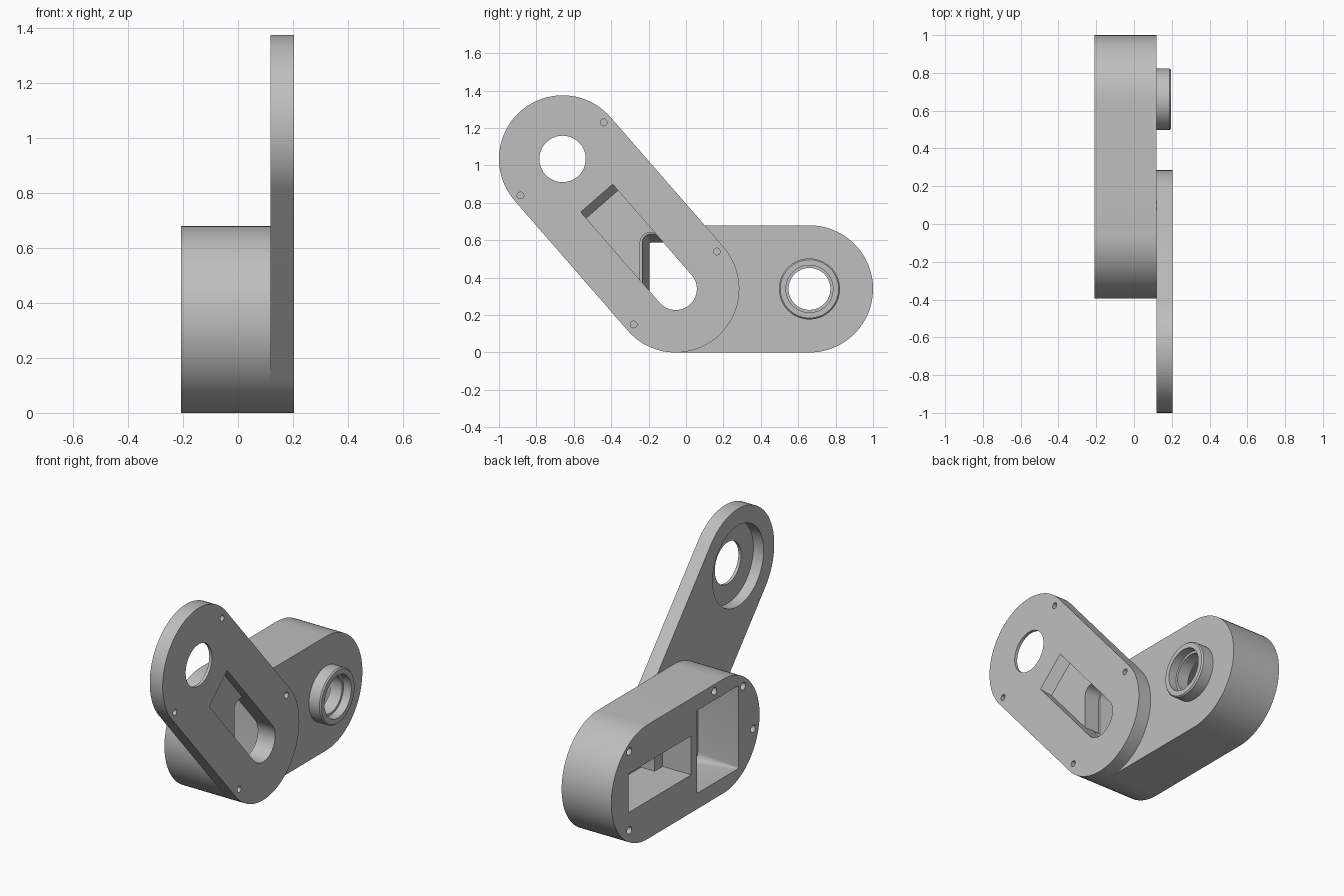
import bpy
import bmesh
from math import sin, cos, pi, atan2, radians, hypot

if "Cube" in bpy.data.objects:
    bpy.data.objects.remove(bpy.data.objects["Cube"], do_unlink=True)

grey = bpy.data.materials.new("plain grey")
grey.use_nodes = True
COLOUR = (0.52, 0.52, 0.52, 1)
grey.diffuse_color = COLOUR
grey.node_tree.nodes["Principled BSDF"].inputs["Base Color"].default_value = COLOUR

# Key joints in the (y, z) plane
R = 0.34
ELBOW, TIP, PIVOT = (-0.055, R), (-0.66, 1.035), (0.66, R)
BACK, SEAM, FRONT = -0.208, 0.119, 0.204


def arc(c, r, a0, a1, n):
    return [(c[0] + r * cos(a0 + (a1 - a0) * i / n),
             c[1] + r * sin(a0 + (a1 - a0) * i / n)) for i in range(n + 1)]


def circle(c, r, n=64):
    return arc(c, r, 0, 2 * pi, n)[:-1]


def stadium(a, b, r, n=48):
    t = atan2(b[1] - a[1], b[0] - a[0])
    return arc(b, r, t - pi / 2, t + pi / 2, n) + arc(a, r, t + pi / 2, t + 3 * pi / 2, n)


def rect(y0, y1, z0, z1, r=0.0):
    if r == 0:
        return [(y0, z0), (y1, z0), (y1, z1), (y0, z1)]
    corners = [(y1 - r, z1 - r), (y0 + r, z1 - r), (y0 + r, z0 + r), (y1 - r, z0 + r)]
    return [p for i, c in enumerate(corners)
            for p in arc(c, r, i * pi / 2, (i + 1) * pi / 2, 6)]


def loft(name, sections):
    """Solid through equal-length (y, z) outlines placed along x."""
    bm = bmesh.new()
    rings = [[bm.verts.new((x, y, z)) for y, z in pts] for x, pts in sections]
    n = len(rings[0])
    for a, b in zip(rings, rings[1:]):
        for i in range(n):
            j = (i + 1) % n
            bm.faces.new((a[i], a[j], b[j], b[i]))
    bm.faces.new(rings[0][::-1])
    bm.faces.new(rings[-1])
    bmesh.ops.recalc_face_normals(bm, faces=bm.faces)
    mesh = bpy.data.meshes.new(name)
    bm.to_mesh(mesh)
    bm.free()
    mesh.materials.append(grey)
    ob = bpy.data.objects.new(name, mesh)
    bpy.context.collection.objects.link(ob)
    return ob


def prism(name, outline, x0, x1):
    return loft(name, [(x0, outline), (x1, outline)])


def boolean(ob, cutter, operation="DIFFERENCE"):
    mod = ob.modifiers.new("cut", "BOOLEAN")
    mod.operation, mod.solver, mod.object = operation, "EXACT", cutter
    bpy.context.view_layer.objects.active = ob
    bpy.ops.object.modifier_apply(modifier=mod.name)


def cut(ob, *cutters):
    for c in cutters:
        boolean(ob, c)
        bpy.data.objects.remove(c, do_unlink=True)


def slot_outline(length):
    """Slot rounded at the elbow and square at the far end."""
    t = atan2(TIP[1] - ELBOW[1], TIP[0] - ELBOW[0])
    half = arc(ELBOW, 0.113, t + pi / 2, t + 3 * pi / 2, 32)
    dy, dz = length * cos(t), length * sin(t)
    return half + [(half[-1][0] + dy, half[-1][1] + dz), (half[0][0] + dy, half[0][1] + dz)]


def window(name, x0, x1):
    """Lower part of the slot that opens into the housing."""
    ob = prism(name, slot_outline(0.6), x0, x1)
    clip = prism("clip", rect(-0.245, 0.245, 0.04, 0.64, 0.05), x0 - 0.1, x1 + 0.1)
    boolean(ob, clip, "INTERSECT")
    bpy.data.objects.remove(clip, do_unlink=True)
    return ob


# Housing with a tapered cable chamber, a stepped motor pocket and a shaft bore
housing = prism("housing", stadium(ELBOW, PIVOT, R), BACK, SEAM)
cut(housing,
    loft("chamber", [(BACK - 0.01, rect(-0.193, 0.193, 0.095, 0.585, 0.003)),
                     (0.09, rect(-0.24, 0.24, 0.045, 0.64, 0.05))]),
    prism("motor_flange", rect(0.248, 0.84, 0.225, 0.457), BACK - 0.05, -0.02),
    prism("motor_body", rect(0.323, 0.776, 0.225, 0.457), -0.1, 0.07),
    prism("shaft_bore", circle(PIVOT, 0.112), 0, SEAM + 0.05),
    window("cable_window", 0.05, 0.15))

# Screw holes in the back cover face and the motor ledges
for p in [(0.03, 0.64), (-0.24, 0.566), (-0.334, 0.277), (0.83, 0.587), (0.83, 0.117)]:
    cut(housing, prism("screw_hole", circle(p, 0.022, 20), BACK - 0.05, BACK + 0.08))
for y in (0.286, 0.808):
    cut(housing, prism("ledge_hole", circle((y, R), 0.02, 20), -0.05, 0.04))

# Swing arm with a bearing seat on its back and a slot on its front
arm = prism("arm", stadium(ELBOW, TIP, R), SEAM, FRONT)
cut(arm,
    prism("bearing_seat", circle(TIP, 0.24, 80), SEAM - 0.05, 0.186),
    prism("arm_bore", circle(TIP, 0.124), 0.1, 0.3),
    loft("slot", [(0.147, slot_outline(0.6)), (0.215, slot_outline(0.652))]),
    window("slot_window", 0.08, 0.16))
for p in [(-0.44, 1.23), (-0.885, 0.84), (0.165, 0.54), (-0.28, 0.15)]:
    cut(arm, prism("arm_screw_hole", circle(p, 0.018, 20), FRONT - 0.06, FRONT + 0.05))

# Raised pivot ring with a chamfered rim and a counterbore
boss = loft("pivot_ring", [(SEAM, circle(PIVOT, 0.163)), (0.188, circle(PIVOT, 0.163)),
                           (0.196, circle(PIVOT, 0.156))])
cut(boss,
    prism("ring_bore", circle(PIVOT, 0.112), 0.05, 0.3),
    prism("counterbore", circle(PIVOT, 0.126), 0.145, 0.3))

# Smooth the round walls and keep the edges crisp
for ob in (housing, arm, boss):
    bpy.ops.object.select_all(action="DESELECT")
    ob.select_set(True)
    bpy.context.view_layer.objects.active = ob
    bpy.ops.object.shade_smooth_by_angle(angle=radians(30))
